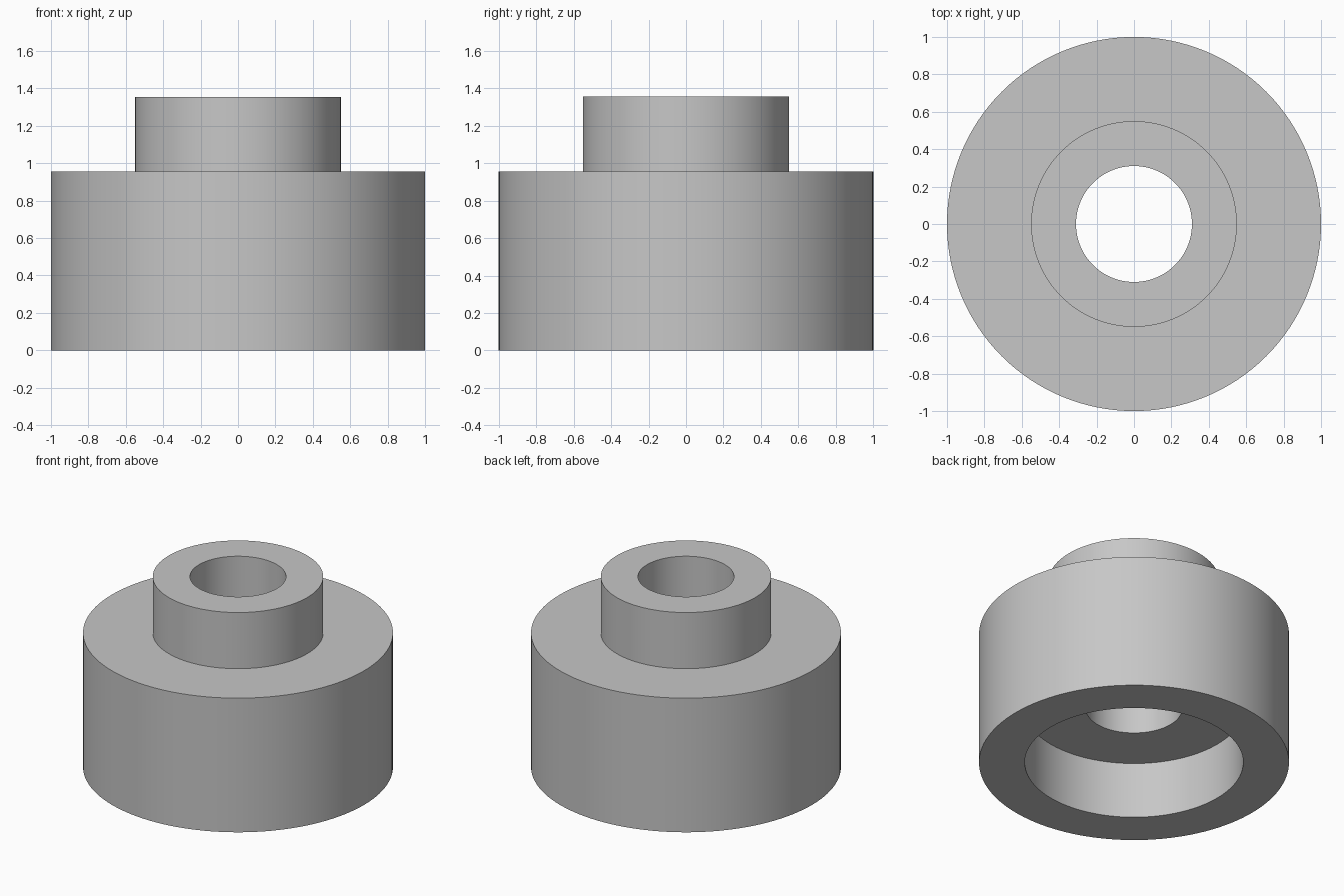
import bpy
import bmesh
from math import cos, sin, tau, radians

cube = bpy.data.objects.get("Cube")
if cube:
    bpy.data.objects.remove(cube, do_unlink=True)

SIDES = 128

# Plain grey finish
grey = bpy.data.materials.new("plain grey")
grey.use_nodes = True
colour = (0.57, 0.57, 0.57, 1)
grey.diffuse_color = colour
grey.node_tree.nodes["Principled BSDF"].inputs["Base Color"].default_value = colour


def lathe(name, profile):
    """Revolve a closed (radius, height) profile around z."""
    bm = bmesh.new()
    rings = [[bm.verts.new((r * cos(tau * i / SIDES), r * sin(tau * i / SIDES), z))
              for i in range(SIDES)] for r, z in profile]
    for a, b in zip(rings, rings[1:] + rings[:1]):
        for i in range(SIDES):
            j = (i + 1) % SIDES
            bm.faces.new((a[i], a[j], b[j], b[i]))
    bmesh.ops.recalc_face_normals(bm, faces=bm.faces)
    mesh = bpy.data.meshes.new(name)
    bm.to_mesh(mesh)
    bm.free()
    mesh.materials.append(grey)
    obj = bpy.data.objects.new(name, mesh)
    bpy.context.collection.objects.link(obj)
    return obj


# Stepped bushing: wide body, narrow collar, through hole, counterbore below
bushing = lathe("stepped_bushing", [
    (0.705, 0), (1, 0),             # bottom rim
    (1, 0.955), (0.55, 0.955),      # body and shoulder
    (0.55, 1.355), (0.31, 1.355),   # collar and its top
    (0.31, 0.4), (0.705, 0.4),      # through hole and counterbore ceiling
])

bpy.ops.object.select_all(action="DESELECT")
bushing.select_set(True)
bpy.context.view_layer.objects.active = bushing
bpy.ops.object.shade_smooth_by_angle(angle=radians(30))
